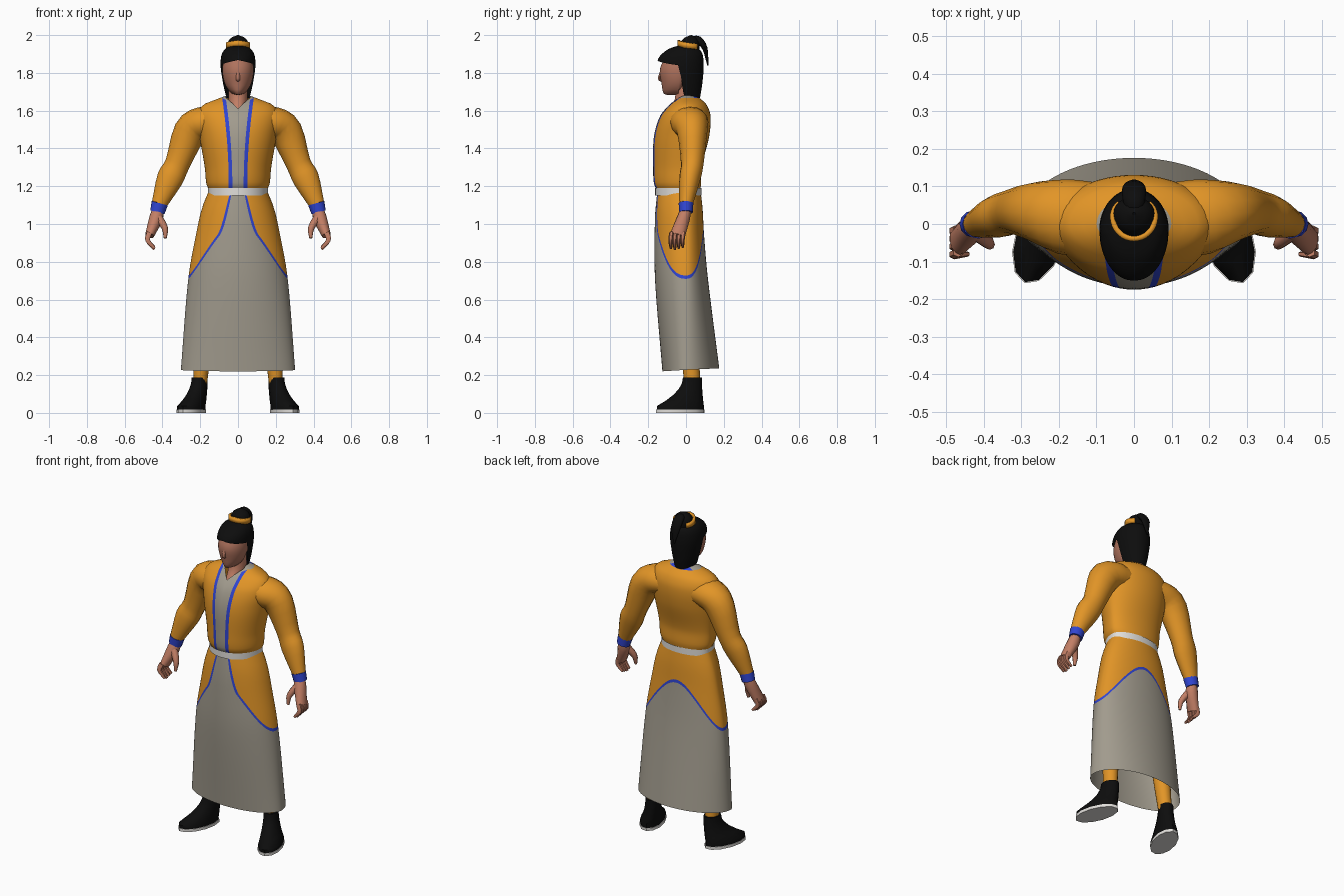
import bpy, bmesh
from math import sin, cos, asin, pi, radians
from mathutils import Vector

cube = bpy.data.objects.get("Cube")
if cube:
    bpy.data.objects.remove(cube)


def material(name, *colour):
    mat = bpy.data.materials.new(name)
    mat.use_nodes = True
    mat.diffuse_color = (*colour, 1)
    shader = mat.node_tree.nodes["Principled BSDF"]
    shader.inputs["Base Color"].default_value = (*colour, 1)
    shader.inputs["Roughness"].default_value = .8
    return mat


GOLD = material("gold cloth", .76, .3, .02)
GREY = material("grey cloth", .36, .33, .27)
BLUE = material("blue trim", .03, .06, .65)
BLACK = material("black", .004, .004, .004)
WHITE = material("white", .75, .73, .7)
SKIN = material("skin", .54, .21, .13)
FACE = material("face skin", .43, .17, .11)


def smooth(key, rows):
    """Cubic curve through rows of (key, values...), held flat past the ends."""
    key = min(max(key, rows[0][0]), rows[-1][0])
    last = len(rows) - 1
    i = next(k for k in range(last) if key <= rows[k + 1][0])
    span = rows[i + 1][0] - rows[i][0]
    u = (key - rows[i][0]) / span

    def slope(k, v):
        before, after = rows[max(k - 1, 0)], rows[min(k + 1, last)]
        return (after[v] - before[v]) / (after[0] - before[0]) * span

    ease = u * u * (3 - 2 * u)
    return [rows[i][v] * (1 - ease) + rows[i + 1][v] * ease
            + slope(i, v) * u * (1 - u) ** 2 - slope(i + 1, v) * u * u * (1 - u)
            for v in range(1, len(rows[0]))]


def spread(start, stop, steps):
    return [start + (stop - start) * i / steps for i in range(steps + 1)]


def loft(name, rings, mats, rule=None, closed=True, mirror=True):
    """Skin a list of point rings; closed rings are capped."""
    bm = bmesh.new()
    verts = [[bm.verts.new(point) for point in ring] for ring in rings]
    count = len(verts[0])
    for i, (low, high) in enumerate(zip(verts, verts[1:])):
        for j in range(count if closed else count - 1):
            k = (j + 1) % count
            face = bm.faces.new((low[j], low[k], high[k], high[j]))
            face.material_index = rule(i, j) if rule else 0
    if closed:
        bm.faces.new(verts[0])
        bm.faces.new(verts[-1])
        bmesh.ops.recalc_face_normals(bm, faces=bm.faces)
    else:
        bmesh.ops.remove_doubles(bm, verts=bm.verts, dist=.0002)
    mesh = bpy.data.meshes.new(name)
    bm.to_mesh(mesh)
    bm.free()
    for mat in mats:
        mesh.materials.append(mat)
    mesh.shade_smooth()
    mesh.set_sharp_from_angle(angle=radians(55))
    obj = bpy.data.objects.new(name, mesh)
    bpy.context.scene.collection.objects.link(obj)
    if mirror:
        obj.modifiers.new("Mirror", 'MIRROR')
    return obj


def even_angle(fraction, width, z):
    return pi * fraction


def wrap(name, profile, heights, mats, rule=None, middle=0, cols=24, angle=even_angle, end=1):
    """Mirrored shell round the body: profile rows are (z, half width, front y, back y);
    heights(fraction) lists the heights of a column, fraction running from front to back."""
    columns = []
    for fraction in spread(0, end, cols):
        column = []
        for z in heights(fraction):
            width, front, back = smooth(z, profile)
            turn = angle(fraction, width, z)
            reach = (front if cos(turn) > 0 else back) - middle
            column.append((width * sin(turn), middle + abs(cos(turn)) * reach, z))
        columns.append(column)
    return loft(name, list(zip(*columns)), mats, rule, closed=False)


def tube(name, path, mats, side=(0, 1, 0), sides=12, mirror=True):
    """Tube along a smooth path of (x, y, z, radius along side, other radius)."""
    keyed = [(i, *row) for i, row in enumerate(path)]
    rows = [smooth(key, keyed) for key in spread(0, len(path) - 1, 3 * len(path) - 3)]
    points = [Vector(row[:3]) for row in rows]
    rings = []
    for i, (point, row) in enumerate(zip(points, rows)):
        ahead = points[min(i + 1, len(points) - 1)] - points[max(i - 1, 0)]
        across = ahead.cross(Vector(side)).normalized()
        along = across.cross(ahead).normalized()
        turns = [2 * pi * k / sides for k in range(sides)]
        rings.append([point + along * cos(q) * row[3] + across * sin(q) * row[4] for q in turns])
    return loft(name, rings, mats, mirror=mirror)


# Robe skirt: gold overskirt, curved blue hem, grey underskirt
WAIST = 1.165


def hem(turn):
    rise = (.28 + .02 * cos(turn)) * abs(cos(turn)) ** 2.5
    return min(WAIST, .71 + rise + 3 * max(0, .45 - turn) ** 2)


def skirt_heights(fraction):
    turn = pi * fraction
    low = hem(turn)
    high = min(WAIST, max(hem(turn - .07), hem(turn + .07), low + .018))
    return spread(.228 - .008 * cos(turn), low, 10) + spread(high, WAIST, 8)


wrap("skirt", [(.22, .303, -.125, .178), (.72, .262, -.165, .115), (.95, .221, -.166, .095),
               (1.08, .192, -.162, .088), (1.17, .157, -.152, .078)],
     skirt_heights, [GREY, BLUE, GOLD],
     lambda i, j: 0 if i < 10 else 1 if i == 10 else 2, cols=72)

# Robe top: grey front panel between two blue bands, open neck with a grey and blue collar
ROBE_COLS, ROBE_ROWS = 27, 36


def robe_angle(fraction, width, z):
    """The first columns follow the panel edges; the others spread evenly."""
    panel = .03 + .16 * max(0, z - 1.2) ** 2
    edges = [asin(min(.97, x / width)) for x in (0, panel / 2, panel, panel + .019)]
    col = round(fraction * ROBE_COLS)
    if col < 4:
        return edges[col]
    return edges[3] + (pi - edges[3]) * (col - 3) / (ROBE_COLS - 3)


def robe_heights(fraction):
    dip = max(0, .07 - fraction * ROBE_COLS * .03)
    return spread(1.18, 1.68 - dip, ROBE_ROWS)


def robe_colour(i, j):
    if j < 2:
        return 0
    if i == ROBE_ROWS - 1:
        return 1 if j > ROBE_COLS * .6 else 0
    return 1 if j == 2 else 2


wrap("robe_top", [(1.18, .152, -.153, .074), (1.21, .167, -.169, .08), (1.3, .176, -.174, .082),
                  (1.46, .203, -.17, .122), (1.57, .215, -.138, .13), (1.63, .185, -.09, .11),
                  (1.66, .115, -.06, .08), (1.68, .062, -.045, .05)],
     robe_heights, [GREY, BLUE, GOLD], robe_colour, cols=ROBE_COLS, angle=robe_angle)

# Belt
wrap("belt", [(1.15, .159, -.163, .083), (1.2, .159, -.163, .083)],
     lambda fraction: [1.152, 1.19], [WHITE])

# Sleeves with blue cuffs
tube("sleeves", [(.1, .01, 1.545, .1, .075), (.19, .02, 1.535, .1, .085),
                 (.255, .033, 1.485, .08, .088), (.32, .033, 1.32, .06, .066),
                 (.36, .02, 1.24, .056, .07), (.417, 0, 1.105, .036, .041)], [GOLD], sides=16)
tube("cuffs", [(.414, 0, 1.11, .039, .044), (.427, 0, 1.062, .036, .039)], [BLUE])

# Hands
tube("palms", [(.424, 0, 1.08, .028, .028), (.434, -.014, 1.03, .035, .036),
               (.468, -.045, .94, .04, .024)], [SKIN])
for i, finger in enumerate(("first", "middle", "third", "little")):
    y = -.076 + .021 * i
    tip = .866 + .006 * abs(i - 1)
    tube(finger + "_fingers", [(.468, y, .955, .012, .016), (.479, y - .006, .915, .012, .014),
                               (.443, y - .004, tip, .007, .008)], [SKIN], sides=6)
tube("thumbs", [(.425, -.02, 1.04, .022, .022), (.388, -.05, .98, .017, .017),
                (.385, -.06, .925, .007, .008)], [SKIN], sides=8)

# Legs
tube("trousers", [(.2, .033, .16, .042, .037), (.17, 0, .6, .06, .06),
                  (.11, -.02, .95, .07, .07)], [GOLD])


# Boots with pale soles, toes turned out; swell runs from the shaft at 0 to the foot at 1
def foot_ring(swell, z, rim=0):
    splay = radians(19)
    ring = []
    for turn in spread(0, 2 * pi, 12)[:-1]:
        u = (.041 + .024 * swell + rim) * cos(turn)
        v = (.053 + .079 * swell + rim) * sin(turn)
        ring.append((.203 + .044 * swell + u * cos(splay) - v * sin(splay),
                     .034 - .064 * swell + u * sin(splay) + v * cos(splay), z))
    return ring


loft("boots", [foot_ring(1, .016)]
     + [foot_ring((1 - h) ** 2, .036 + .151 * h) for h in spread(0, 1, 5)], [BLACK])
loft("soles", [foot_ring(1, z, rim=.003) for z in (0, .017)], [WHITE])

# Neck, head and nose
wrap("neck", [(1.57, .05, -.115, .04), (1.65, .05, -.062, .042), (1.75, .05, -.055, .045)],
     lambda fraction: spread(1.57, 1.75, 6), [SKIN], cols=14)
wrap("head", [(1.683, .004, -.1, -.085), (1.69, .032, -.118, -.06), (1.74, .069, -.129, 0),
              (1.82, .083, -.138, .06), (1.9, .066, -.1, .05)],
     lambda fraction: [1.683, 1.686] + spread(1.69, 1.9, 10), [FACE], middle=-.04, cols=18)
tube("nose", [(0, -.129, 1.82, .006, .004), (0, -.141, 1.77, .011, .008),
              (0, -.129, 1.757, .008, .004)], [FACE], side=(1, 0, 0), sides=8, mirror=False)


# Hair, cut short over the brow and long at the nape
def hair_heights(fraction):
    turn = pi * fraction
    fringe = 1.868 - .02 * turn - .8 * max(0, turn - 1.4)
    return spread(max(1.668, fringe), 1.955, 16)


wrap("hair", [(1.66, .059, -.06, .073), (1.75, .08, -.12, .087), (1.86, .092, -.152, .093),
              (1.925, .07, -.095, .072), (1.955, .004, -.004, .004)],
     hair_heights, [BLACK], middle=-.015, cols=32)

# Topknot, ponytail and gold crown
wrap("topknot", [(1.92, .05, -.03, .07), (1.95, .056, -.032, .072), (1.985, .038, -.01, .06),
                 (2, .003, .025, .031)],
     lambda fraction: spread(1.92, 2, 8), [BLACK], middle=.028, cols=12)
tube("ponytail", [(0, .03, 1.975, .02, .015), (0, .065, 1.975, .03, .02),
                  (0, .1, 1.93, .03, .014), (0, .116, 1.838, .004, .003)],
     [BLACK], side=(1, 0, 0), mirror=False)
crown = wrap("crown", [(1.9, .064, -.046, .076), (2, .064, -.046, .076)],
             lambda fraction: [1.939 - .02 * fraction, 1.973 - .028 * fraction],
             [GOLD], middle=.02, cols=14, end=.76)
crown.modifiers.new("Thickness", 'SOLIDIFY').thickness = .014
